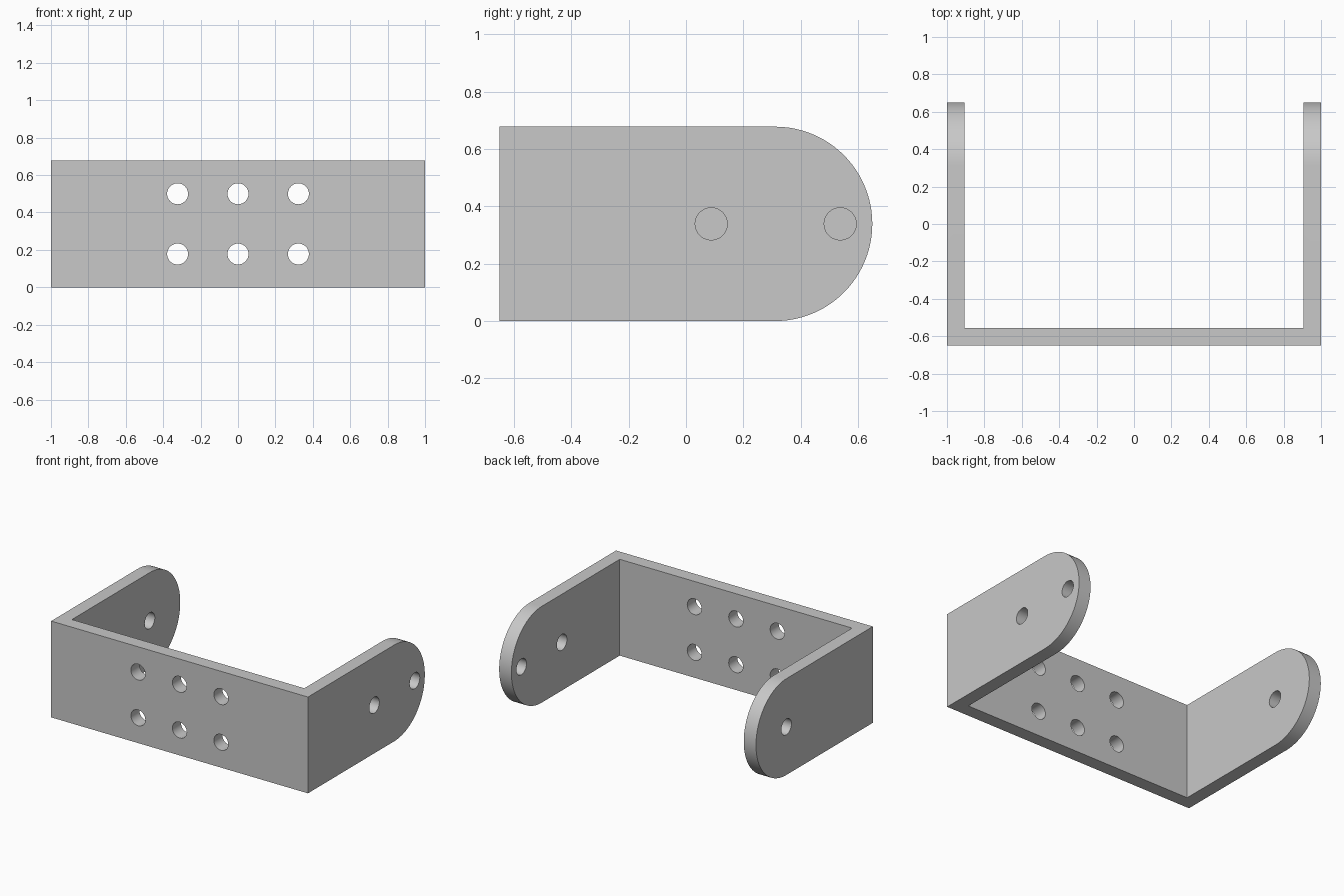
import bpy
import bmesh
from math import pi, sin, cos
from mathutils import Matrix, Vector

cube = bpy.data.objects.get("Cube")
if cube:
    bpy.data.objects.remove(cube, do_unlink=True)

HALF_W, HALF_D = 1.0, 0.65      # half width and half depth
HEIGHT, THICK = 0.678, 0.095    # bracket height and sheet thickness
MID = HEIGHT / 2                # also the radius of the arm ends
ARC_Y = HALF_D - MID            # centre of the rounded arm ends
HOLE_R = 0.056

grey = bpy.data.materials.new("plain_grey")
grey.use_nodes = True
colour = (0.58, 0.58, 0.58, 1)
grey.diffuse_color = colour
grey.node_tree.nodes["Principled BSDF"].inputs["Base Color"].default_value = colour


def add_object(name, bm):
    bmesh.ops.recalc_face_normals(bm, faces=bm.faces)
    mesh = bpy.data.meshes.new(name)
    bm.to_mesh(mesh)
    bm.free()
    mesh.materials.append(grey)
    obj = bpy.data.objects.new(name, mesh)
    bpy.context.collection.objects.link(obj)
    return obj


def cut(target, name, bm):
    """Subtract a temporary solid from the target."""
    cutter = add_object(name, bm)
    cutter.hide_render = True
    mod = target.modifiers.new(name, "BOOLEAN")
    mod.operation = "DIFFERENCE"
    mod.solver = "EXACT"
    mod.object = cutter
    bpy.context.view_layer.objects.active = target
    bpy.ops.object.modifier_apply(modifier=mod.name)
    bpy.data.objects.remove(cutter, do_unlink=True)


def drill(bm, centre, axis):
    """Add a cylinder for one hole along the x or y axis."""
    turn = Matrix.Rotation(pi / 2, 4, "Y" if axis == "X" else "X")
    bmesh.ops.create_cone(bm, cap_ends=True, segments=48, radius1=HOLE_R,
                          radius2=HOLE_R, depth=THICK * 3,
                          matrix=Matrix.Translation(centre) @ turn)


# Side profile with a rounded end, extruded across the full width
steps = 48
profile = [(-HALF_D, HEIGHT), (-HALF_D, 0)]
for i in range(steps + 1):
    a = -pi / 2 + pi * i / steps
    profile.append((ARC_Y + MID * cos(a), MID + MID * sin(a)))
bm = bmesh.new()
side = bm.faces.new([bm.verts.new((-HALF_W, y, z)) for y, z in profile])
grown = bmesh.ops.extrude_face_region(bm, geom=[side])["geom"]
bmesh.ops.translate(bm, vec=(2 * HALF_W, 0, 0),
                    verts=[v for v in grown if isinstance(v, bmesh.types.BMVert)])
bracket = add_object("u_bracket", bm)

# Hollow between the two arms
bm = bmesh.new()
bmesh.ops.create_cube(bm, size=1)
bmesh.ops.scale(bm, vec=(2 * (HALF_W - THICK), 2 * HALF_D, 2), verts=bm.verts)
bmesh.ops.translate(bm, vec=(0, THICK, MID), verts=bm.verts)
cut(bracket, "hollow_cutter", bm)

# Six holes in the front plate, two in the left arm, one in the right arm
bm = bmesh.new()
for x in (-0.323, 0, 0.323):
    for dz in (-0.161, 0.161):
        drill(bm, Vector((x, -HALF_D + THICK / 2, MID + dz)), "Y")
arm_x = HALF_W - THICK / 2
for x, y in ((arm_x, 0.088), (arm_x, 0.538), (-arm_x, ARC_Y)):
    drill(bm, Vector((x, y, MID)), "X")
cut(bracket, "hole_cutter", bm)

# Smooth curves with sharp edges
bpy.ops.object.select_all(action="DESELECT")
bracket.select_set(True)
bpy.context.view_layer.objects.active = bracket
bpy.ops.object.shade_smooth_by_angle(angle=pi / 6)
